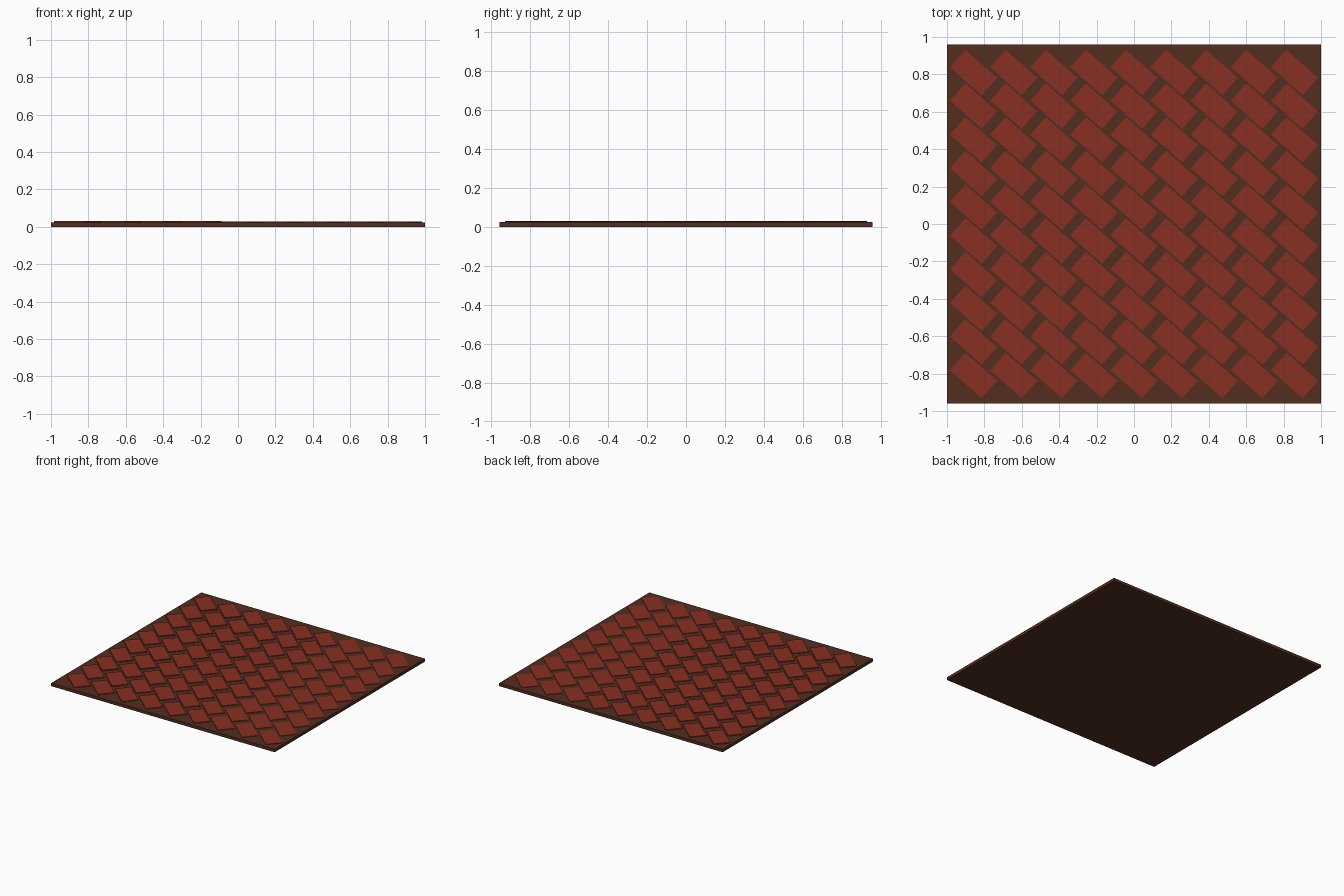
import bpy, math
from mathutils import Matrix, Vector

if "Cube" in bpy.data.objects:
    bpy.data.objects.remove(bpy.data.objects["Cube"])


def material(name, color):
    m = bpy.data.materials.new(name)
    m.diffuse_color = color
    m.use_nodes = True
    m.node_tree.nodes["Principled BSDF"].inputs["Base Color"].default_value = m.diffuse_color
    return m


mortar = material("mortar", (0.085, 0.027, 0.014, 1))
clay = material("clay", (0.25, 0.028, 0.016, 1))


def box(name, size, centre, angle, mat):
    bpy.ops.mesh.primitive_cube_add(size=1)
    ob = bpy.context.object
    ob.name = name
    ob.data.transform(Matrix.Translation(centre) @ Matrix.Rotation(angle, 4, 'Z')
                      @ Matrix.Diagonal((*size, 1)))
    ob.data.materials.append(mat)
    return ob


# Mortar slab
box("mortar_bed", (2.0, 1.92, 0.024), Vector((0, 0, 0.012)), 0, mortar)

# Slanted bricks: 9 columns by 10 rows, just proud of the slab
for row in range(10):
    for col in range(9):
        x = -0.858 + col * 0.2145
        y = -0.81 + row * 0.18
        top = 0.031 - 0.0004 * col
        box(f"brick_{row}_{col}", (0.226, 0.124, top - 0.01),
            Vector((x, y, (top + 0.01) / 2)), math.radians(-41.5), clay)
